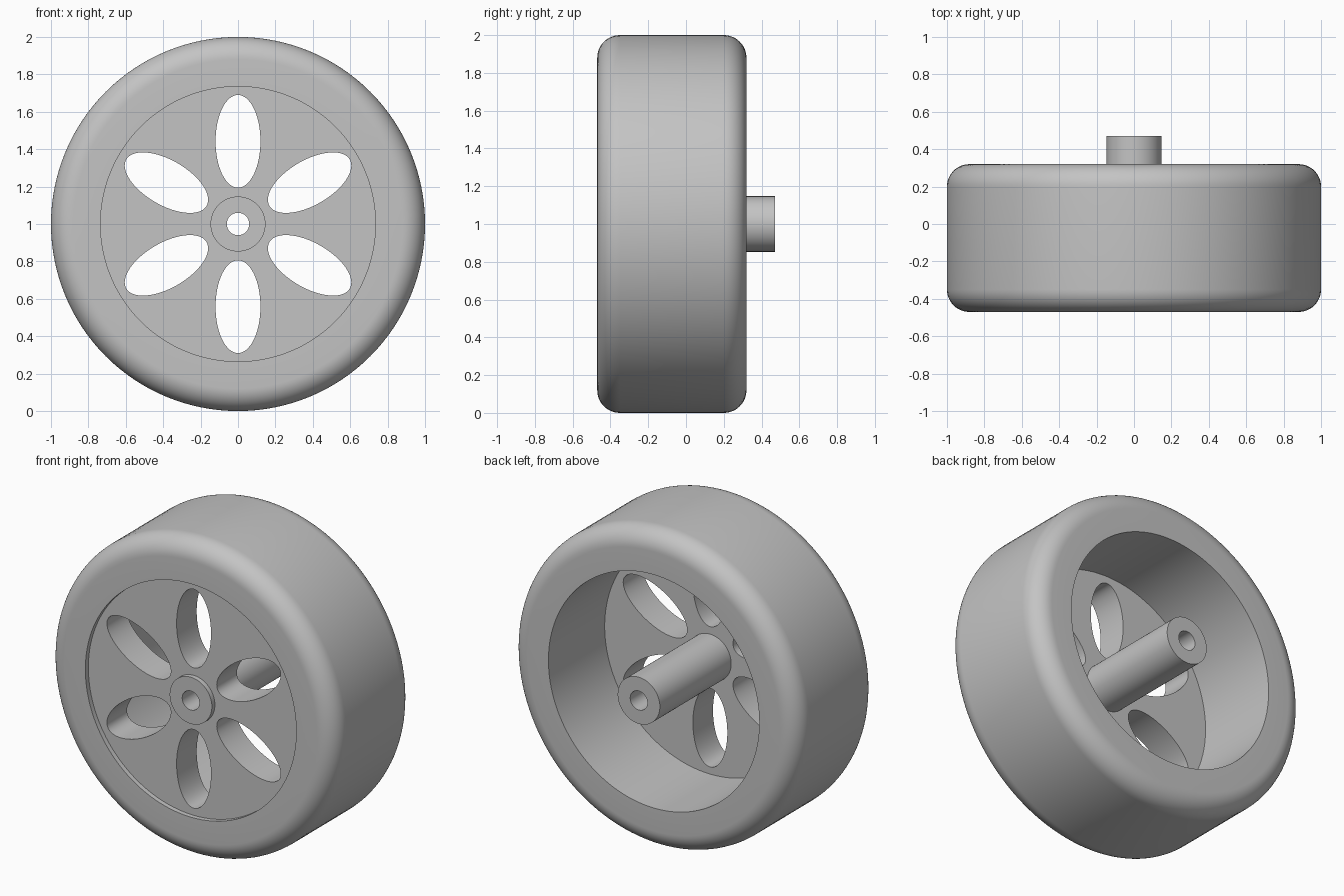
import bpy
import bmesh
from math import sin, cos, pi, radians
from mathutils import Vector, Matrix

cube = bpy.data.objects.get("Cube")
if cube:
    bpy.data.objects.remove(cube, do_unlink=True)

# Overall sizes
FRONT, BACK, HUB_BACK = -0.47, 0.32, 0.47
TYRE_R, RIM_R, HUB_R, BORE_R = 1.0, 0.735, 0.147, 0.06
FILLET = 0.12
DISC_FRONT, DISC_BACK = -0.44, -0.24
SEGMENTS = 128
AXLE = Vector((0, 0, 1))

grey = bpy.data.materials.new("plain grey")
grey.use_nodes = True
grey.diffuse_color = (0.55, 0.55, 0.55, 1)
grey.node_tree.nodes["Principled BSDF"].inputs["Base Color"].default_value = grey.diffuse_color


def finish(name, bm):
    """Turn a bmesh into a shaded grey object on the axle line."""
    bmesh.ops.remove_doubles(bm, verts=bm.verts, dist=0.0001)
    bmesh.ops.recalc_face_normals(bm, faces=bm.faces)
    mesh = bpy.data.meshes.new(name)
    bm.to_mesh(mesh)
    bm.free()
    mesh.materials.append(grey)
    obj = bpy.data.objects.new(name, mesh)
    obj.location = AXLE
    bpy.context.collection.objects.link(obj)
    bpy.ops.object.select_all(action='DESELECT')
    obj.select_set(True)
    bpy.context.view_layer.objects.active = obj
    bpy.ops.object.shade_smooth_by_angle(angle=radians(30))
    return obj


def lathe(name, profile):
    """Spin a closed (radius, y) profile around the y axis."""
    bm = bmesh.new()
    verts = [bm.verts.new((r, y, 0)) for r, y in profile]
    edges = [bm.edges.new((v, verts[i - 1])) for i, v in enumerate(verts)]
    bmesh.ops.spin(bm, geom=verts + edges, cent=(0, 0, 0), axis=(0, 1, 0),
                   angle=2 * pi, steps=SEGMENTS)
    return finish(name, bm)


def ellipse(cx, rx, ry, turn=0.0, count=SEGMENTS):
    """Points of an ellipse centred at distance cx, turned about the origin."""
    rot = Matrix.Rotation(turn, 3, 'Z')
    return [rot @ Vector((cx + rx * cos(a), ry * sin(a), 0))
            for a in (2 * pi * i / count for i in range(count))]


def fillet(y, start):
    """Quarter-round tyre shoulder."""
    steps = 12
    return [(TYRE_R - FILLET + FILLET * cos(a), y + FILLET * sin(a))
            for a in (start + pi / 2 * i / steps for i in range(steps + 1))]


# Tyre: wide ring with rounded shoulders and a straight inner wall
lathe("tyre", [(RIM_R, FRONT)] + fillet(FRONT + FILLET, -pi / 2)
      + fillet(BACK - FILLET, 0) + [(RIM_R, BACK)])

# Hub: long tube with an axle bore
lathe("hub", [(BORE_R, FRONT), (HUB_R, FRONT), (HUB_R, HUB_BACK), (BORE_R, HUB_BACK)])

# Wheel disc: filled outline with six oval openings, extruded
curve = bpy.data.curves.new("disc_outline", 'CURVE')
curve.dimensions = '2D'
curve.fill_mode = 'BOTH'
curve.extrude = (DISC_BACK - DISC_FRONT) / 2
outlines = [ellipse(0, RIM_R, RIM_R), ellipse(0, HUB_R, HUB_R)]
outlines += [ellipse(0.442, 0.248, 0.12, pi / 6 + k * pi / 3, 64) for k in range(6)]
for points in outlines:
    spline = curve.splines.new('POLY')
    spline.points.add(len(points) - 1)
    spline.use_cyclic_u = True
    for target, p in zip(spline.points, points):
        target.co = (p.x, p.y, 0, 1)
helper = bpy.data.objects.new("disc_outline", curve)
bpy.context.collection.objects.link(helper)
bpy.context.view_layer.update()
flat = bpy.data.meshes.new_from_object(
    helper.evaluated_get(bpy.context.evaluated_depsgraph_get()))
bm = bmesh.new()
bm.from_mesh(flat)
bm.transform(Matrix.Translation((0, (DISC_FRONT + DISC_BACK) / 2, 0))
             @ Matrix.Rotation(pi / 2, 4, 'X'))
bpy.data.objects.remove(helper, do_unlink=True)
bpy.data.meshes.remove(flat)
finish("wheel_disc", bm)
